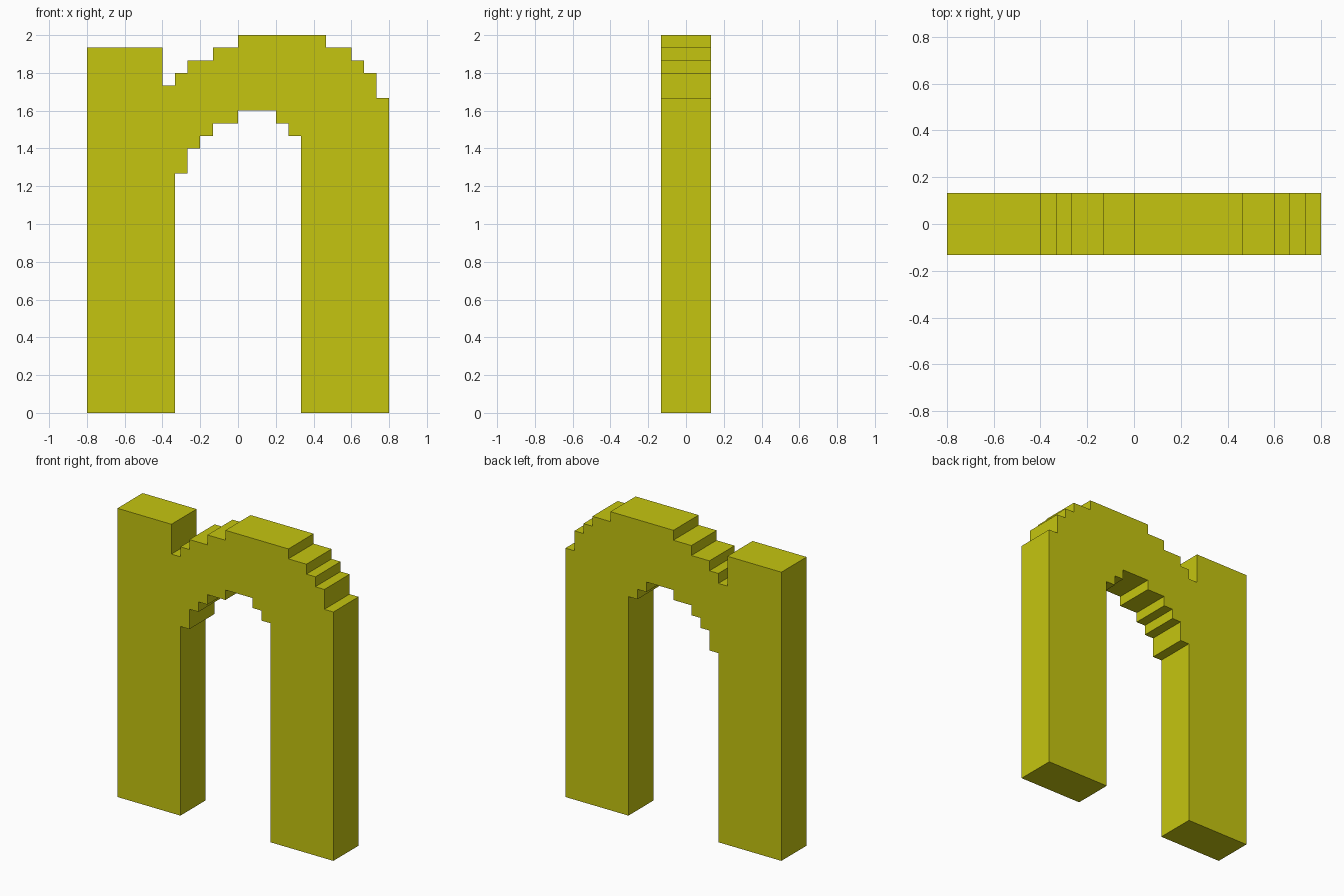
import bpy
import bmesh

cube = bpy.data.objects.get("Cube")
if cube:
    bpy.data.objects.remove(cube, do_unlink=True)

U = 1 / 15          # one stair step
HALF_DEPTH = 2 * U

yellow = bpy.data.materials.new("yellow")
yellow.use_nodes = True
colour = (0.56, 0.56, 0.005, 1)
yellow.diffuse_color = colour
yellow.node_tree.nodes["Principled BSDF"].inputs["Base Color"].default_value = colour


def staircase(start_x, treads):
    """Corners of a stepped line; each tread is (end x, height)."""
    points, x = [], start_x
    for end_x, z in treads:
        points += [(x, z), (end_x, z)]
        x = end_x
    return points


# Stepped outline in step units: tall stem, notch and rounded shoulder
outer = staircase(-12, [(-6, 29), (-5, 26), (-4, 27), (-2, 28), (0, 29),
                        (7, 30), (9, 29), (10, 28), (11, 27), (12, 25)])
# Stepped opening between the two legs
inner = staircase(-5, [(-4, 19), (-3, 21), (-2, 22), (0, 23),
                       (3, 24), (4, 23), (5, 22)])
outline = [(-12, 0)] + outer + [(12, 0), (5, 0)] + inner[::-1] + [(-5, 0)]

# Extrude the outline from front to back
bm = bmesh.new()
front = bm.faces.new([bm.verts.new((x * U, -HALF_DEPTH, z * U)) for x, z in outline])
extruded = bmesh.ops.extrude_face_region(bm, geom=[front], use_keep_orig=True)
back_verts = [g for g in extruded["geom"] if isinstance(g, bmesh.types.BMVert)]
bmesh.ops.translate(bm, verts=back_verts, vec=(0, 2 * HALF_DEPTH, 0))
bmesh.ops.recalc_face_normals(bm, faces=bm.faces)

mesh = bpy.data.meshes.new("stepped_arch")
bm.to_mesh(mesh)
bm.free()
mesh.materials.append(yellow)
bpy.context.collection.objects.link(bpy.data.objects.new("stepped_arch", mesh))
